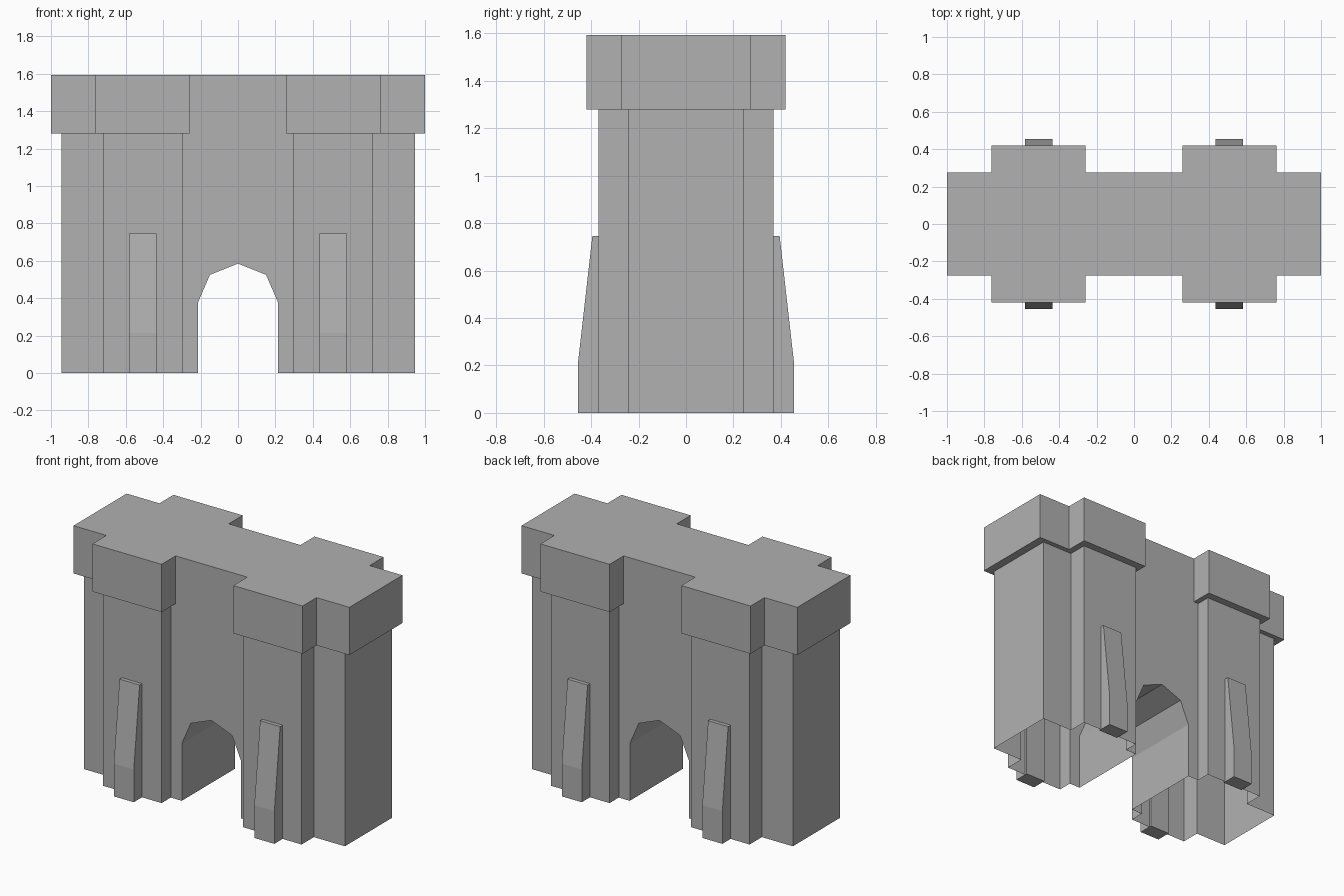
import bpy, bmesh

if "Cube" in bpy.data.objects:
    bpy.data.objects.remove(bpy.data.objects["Cube"])

TOP, LEDGE = 1.593, 1.28

stone = bpy.data.materials.new("dark_stone")
stone.diffuse_color = (0.44, 0.44, 0.44, 1)
stone.use_nodes = True
stone.node_tree.nodes["Principled BSDF"].inputs["Base Color"].default_value = stone.diffuse_color


def strip(bm, a, b):
    """Quads between two matching open paths."""
    for i in range(len(a) - 1):
        bm.faces.new([bm.verts.new(p) for p in (a[i], a[i + 1], b[i + 1], b[i])])


def face(bm, pts):
    bm.faces.new([bm.verts.new(p) for p in pts])


def finish(bm, name, axes):
    """Weld, orient and mirror a partial mesh into a finished object."""
    bmesh.ops.remove_doubles(bm, verts=bm.verts, dist=1e-5)
    bmesh.ops.recalc_face_normals(bm, faces=bm.faces)
    mesh = bpy.data.meshes.new(name)
    bm.to_mesh(mesh)
    bm.free()
    mesh.materials.append(stone)
    obj = bpy.data.objects.new(name, mesh)
    bpy.context.collection.objects.link(obj)
    mod = obj.modifiers.new("mirror", 'MIRROR')
    mod.use_axis = axes
    mod.merge_threshold = 1e-4
    return obj


def outline(inner, outer, end, tower_y, side_y):
    """Plan of one tower and end wall, front to back."""
    front = [(inner, -0.275), (inner, -tower_y), (outer, -tower_y),
             (outer, -side_y), (end, -side_y)]
    return front + [(x, -y) for x, y in reversed(front)]


def at(path, z):
    return [(x, y, z) for x, y in path]


leg = outline(0.295, 0.72, 0.945, 0.37, 0.243)
cap = outline(0.26, 0.762, 1.0, 0.42, 0.275)

# Gatehouse shell, right half, open underneath
bm = bmesh.new()
strip(bm, at(leg, 0), at(leg, LEDGE))
strip(bm, at(leg, LEDGE), at(cap, LEDGE))
strip(bm, at(cap, LEDGE), at(cap, TOP))
face(bm, at([(0, -0.275)] + cap + [(0, 0.275)], TOP))

# Middle wall with arched passage
arch = [(0, 0.585), (0.15, 0.525), (0.215, 0.375), (0.215, 0)]
wall = arch + [(0.295, 0), (0.295, LEDGE), (0.26, LEDGE), (0.26, TOP), (0, TOP)]
for y in (-0.275, 0.275):
    face(bm, [(x, y, z) for x, z in wall])
strip(bm, [(x, -0.275, z) for x, z in arch], [(x, 0.275, z) for x, z in arch])
finish(bm, "gatehouse", (True, False, False))

# Tapered buttresses on the tower fronts and backs
bm = bmesh.new()
profile = [(-0.355, 0), (-0.455, 0), (-0.455, 0.215), (-0.395, 0.745), (-0.355, 0.745)]
sides = [[(x, y, z) for y, z in profile] for x in (0.437, 0.582)]
for side in sides:
    face(bm, side)
strip(bm, sides[0] + sides[0][:1], sides[1] + sides[1][:1])
finish(bm, "buttresses", (True, True, False))
